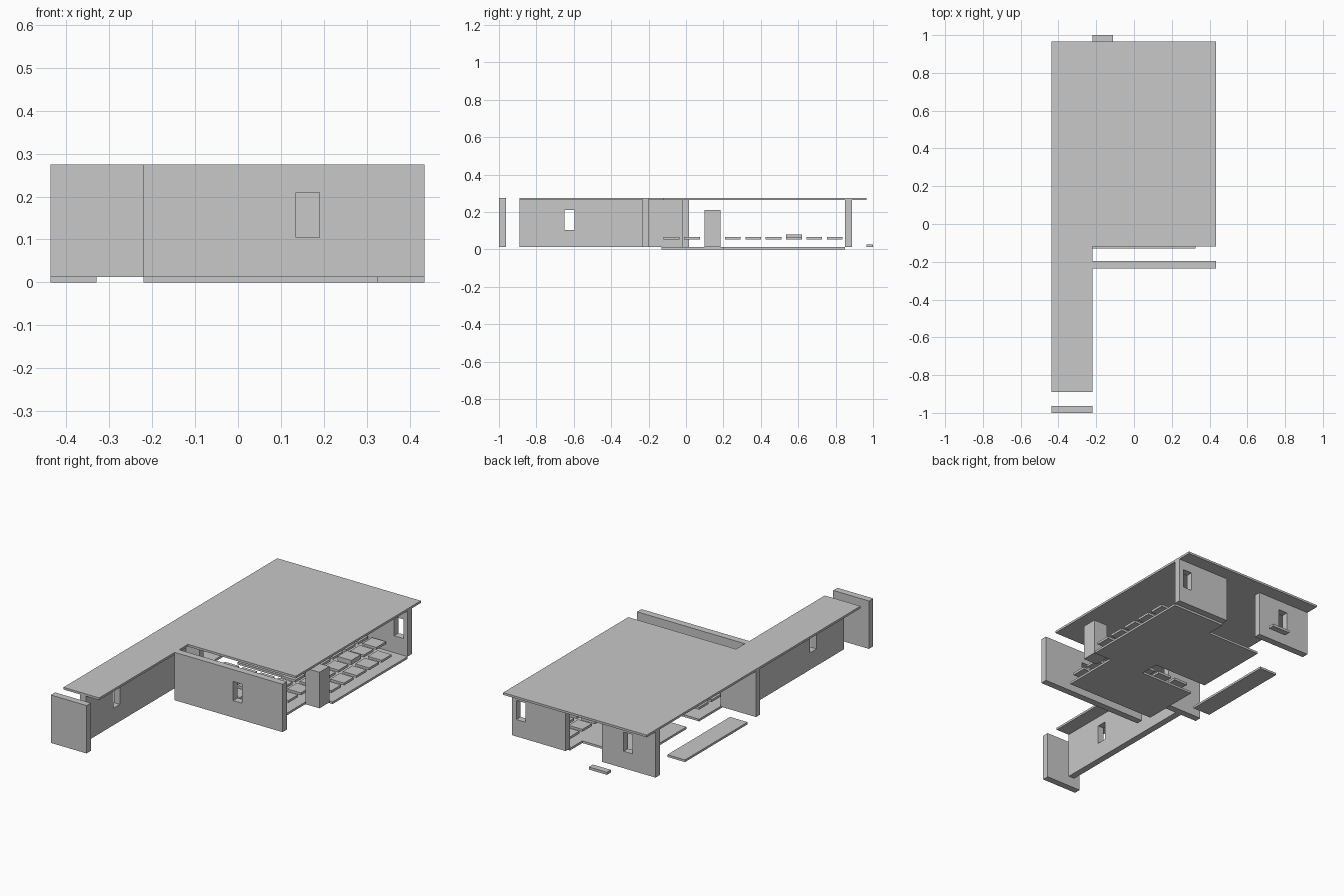
import bpy
import bmesh
from mathutils import Vector

cube = bpy.data.objects.get("Cube")
if cube:
    bpy.data.objects.remove(cube)

grey = bpy.data.materials.new("plain_grey")
grey.use_nodes = True
COLOUR = (0.58, 0.58, 0.58, 1)
grey.diffuse_color = COLOUR
grey.node_tree.nodes["Principled BSDF"].inputs["Base Color"].default_value = COLOUR

FLOOR, EAVES, TOP = 0.012, 0.263, 0.275
SILL, HEAD = 0.105, 0.21


def add_object(name, bm):
    bmesh.ops.recalc_face_normals(bm, faces=bm.faces)
    mesh = bpy.data.meshes.new(name)
    bm.to_mesh(mesh)
    bm.free()
    mesh.materials.append(grey)
    obj = bpy.data.objects.new(name, mesh)
    bpy.context.collection.objects.link(obj)


def extrude(bm, direction):
    geom = bmesh.ops.extrude_face_region(bm, geom=bm.faces[:])["geom"]
    verts = [g for g in geom if isinstance(g, bmesh.types.BMVert)]
    bmesh.ops.translate(bm, verts=verts, vec=direction)


def slab(name, outline, z0, z1):
    bm = bmesh.new()
    bm.faces.new([bm.verts.new((x, y, z0)) for x, y in outline])
    extrude(bm, Vector((0, 0, z1 - z0)))
    add_object(name, bm)


def box(name, x0, x1, y0, y1, z0, z1):
    slab(name, [(x0, y0), (x1, y0), (x1, y1), (x0, y1)], z0, z1)


def window_wall(name, axis, span, depth, top, window):
    """Wall running along x or y, with one rectangular opening."""
    def point(s, z, d):
        return (s, d, z) if axis == "x" else (d, s, z)

    def ring(s0, s1, z0, z1):
        corners = [(s0, z0), (s1, z0), (s1, z1), (s0, z1)]
        return [bm.verts.new(point(s, z, depth[0])) for s, z in corners]

    bm = bmesh.new()
    outer = ring(*span, FLOOR, top)
    inner = ring(*window, SILL, HEAD)
    for i in range(4):
        j = (i + 1) % 4
        bm.faces.new((outer[i], outer[j], inner[j], inner[i]))
    extrude(bm, Vector(point(0, 0, depth[1] - depth[0])))
    add_object(name, bm)


# Flat roof with a long arm to the front
slab("roof", [(-0.437, -0.89), (-0.22, -0.89), (-0.22, -0.12), (0.435, -0.12),
              (0.435, 0.965), (-0.437, 0.965)], EAVES, TOP)

# Free-standing walls
box("front_end_wall", -0.437, -0.22, -1.0, -0.963, FLOOR, TOP)
box("cross_wall", -0.437, -0.22, -0.02, 0.017, FLOOR, EAVES)
window_wall("front_wall", "x", (-0.22, 0.435), (-0.235, -0.197), TOP, (0.135, 0.19))
window_wall("arm_wall", "y", (-0.89, -0.02), (-0.338, -0.301), EAVES, (-0.65, -0.595))
window_wall("back_left_wall", "x", (0.11, 0.435), (0.85, 0.888), EAVES, (0.353, 0.409))
window_wall("back_right_wall", "x", (-0.437, -0.11), (0.85, 0.888), EAVES, (-0.298, -0.243))

# Floor slabs
box("front_floor", -0.22, 0.325, -0.13, 0.2, 0, FLOOR)
box("side_floor", 0.11, 0.435, 0.2, 0.85, 0, FLOOR)
box("middle_floor", -0.22, 0.11, 0.31, 0.742, 0, FLOOR)
box("outer_floor_strip", -0.437, -0.33, 0.09, 0.633, 0, FLOOR)
box("back_step", -0.22, -0.11, 0.965, 1.0, FLOOR, 0.026)

# Square block beside the floor
box("block", 0.34, 0.425, 0.1, 0.185, FLOOR, 0.21)

# Grid of raised square tiles over the front and side floors
PITCH, HALF = 0.109, 0.042
for row in range(9):
    columns = range(5) if row < 3 else range(3, 6)
    for col in columns:
        if (row, col) == (8, 5):
            continue
        x, y = -0.165 + col * PITCH, -0.077 + row * PITCH
        box("floor_tile", x - HALF, x + HALF, y - HALF, y + HALF, 0.054, 0.067)
        if (row, col) == (6, 4):
            box("upper_tile", x - HALF, x + HALF, y - HALF, y + HALF, 0.067, 0.079)
